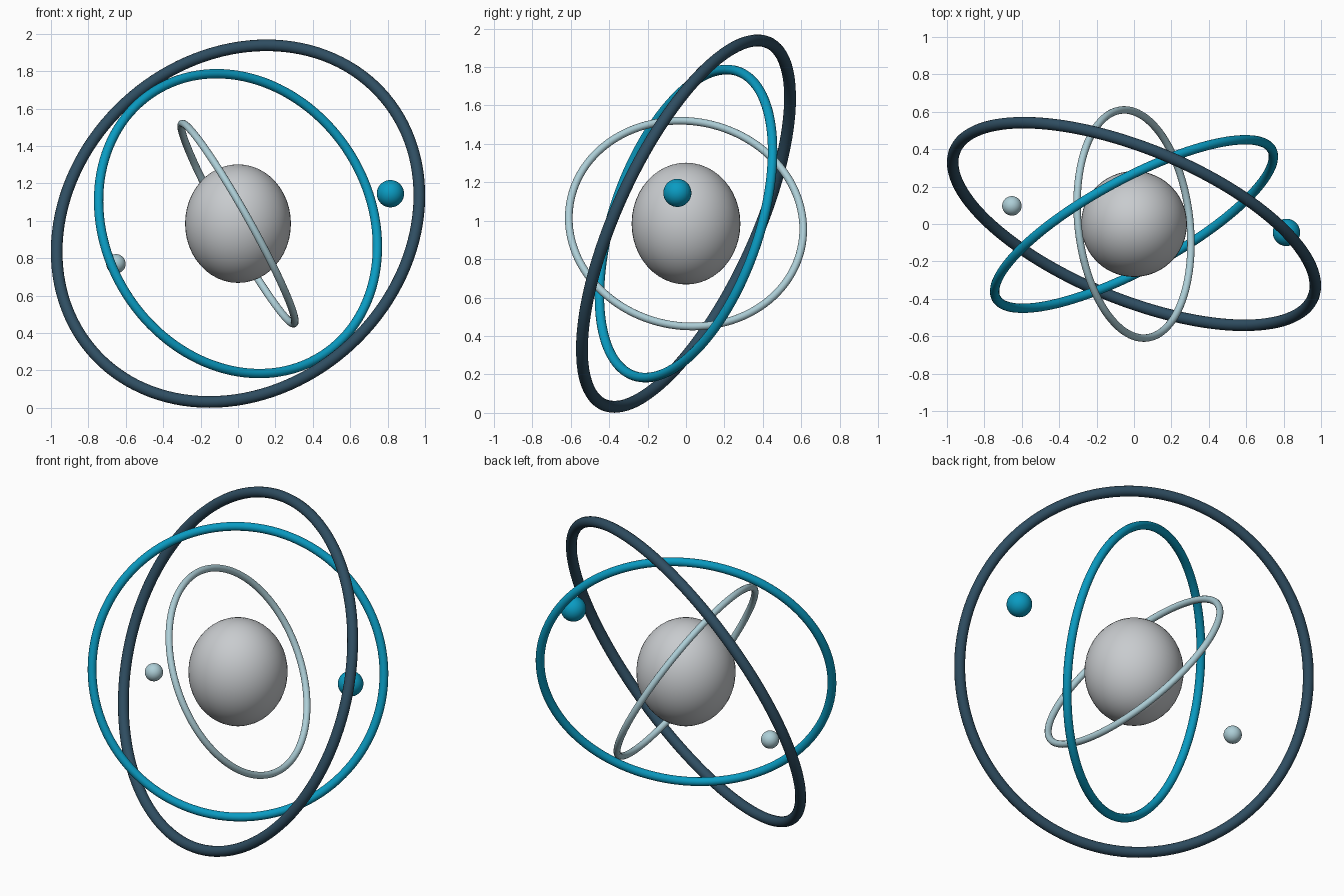
import bpy
import math
from mathutils import Vector

if "Cube" in bpy.data.objects:
    bpy.data.objects.remove(bpy.data.objects["Cube"])

CENTRE = Vector((0, 0, 0.985))


def material(name, rgb):
    mat = bpy.data.materials.new(name)
    mat.diffuse_color = (*rgb, 1)
    mat.use_nodes = True
    mat.node_tree.nodes["Principled BSDF"].inputs["Base Color"].default_value = mat.diffuse_color
    return mat


grey = material("soft grey", (0.58, 0.60, 0.62))
navy = material("slate navy", (0.028, 0.075, 0.12))
blue = material("bright blue", (0.003, 0.33, 0.54))
pale = material("pale blue", (0.42, 0.62, 0.68))


def finish(name, mat):
    obj = bpy.context.object
    obj.name = name
    obj.data.materials.append(mat)
    bpy.ops.object.shade_smooth()
    return obj


def ball(name, mat, location, radius, stretch=1.0):
    bpy.ops.mesh.primitive_uv_sphere_add(segments=48, ring_count=24,
                                         radius=radius, location=location)
    finish(name, mat).scale.z = stretch


def ring(name, mat, normal, radius, tube):
    # Torus whose axis points along the given normal
    turn = Vector(normal).to_track_quat('Z', 'Y').to_euler()
    bpy.ops.mesh.primitive_torus_add(major_segments=128, minor_segments=16,
                                     major_radius=radius, minor_radius=tube,
                                     location=CENTRE, rotation=turn)
    finish(name, mat)


# Slightly tall central body
ball("core", grey, CENTRE, 0.283, 1.12)

# Three tilted orbits
ring("outer_orbit", navy, (0.350, 0.852, -0.389), 1.035, 0.031)
ring("middle_orbit", blue, (0.455, -0.843, 0.288), 0.837, 0.025)
ring("inner_orbit", pale, (0.868, 0.098, 0.487), 0.613, 0.02)

# Two small satellites
ball("large_satellite", blue, (0.815, -0.045, 1.145), 0.073)
ball("small_satellite", pale, (-0.653, 0.097, 0.77), 0.052)
